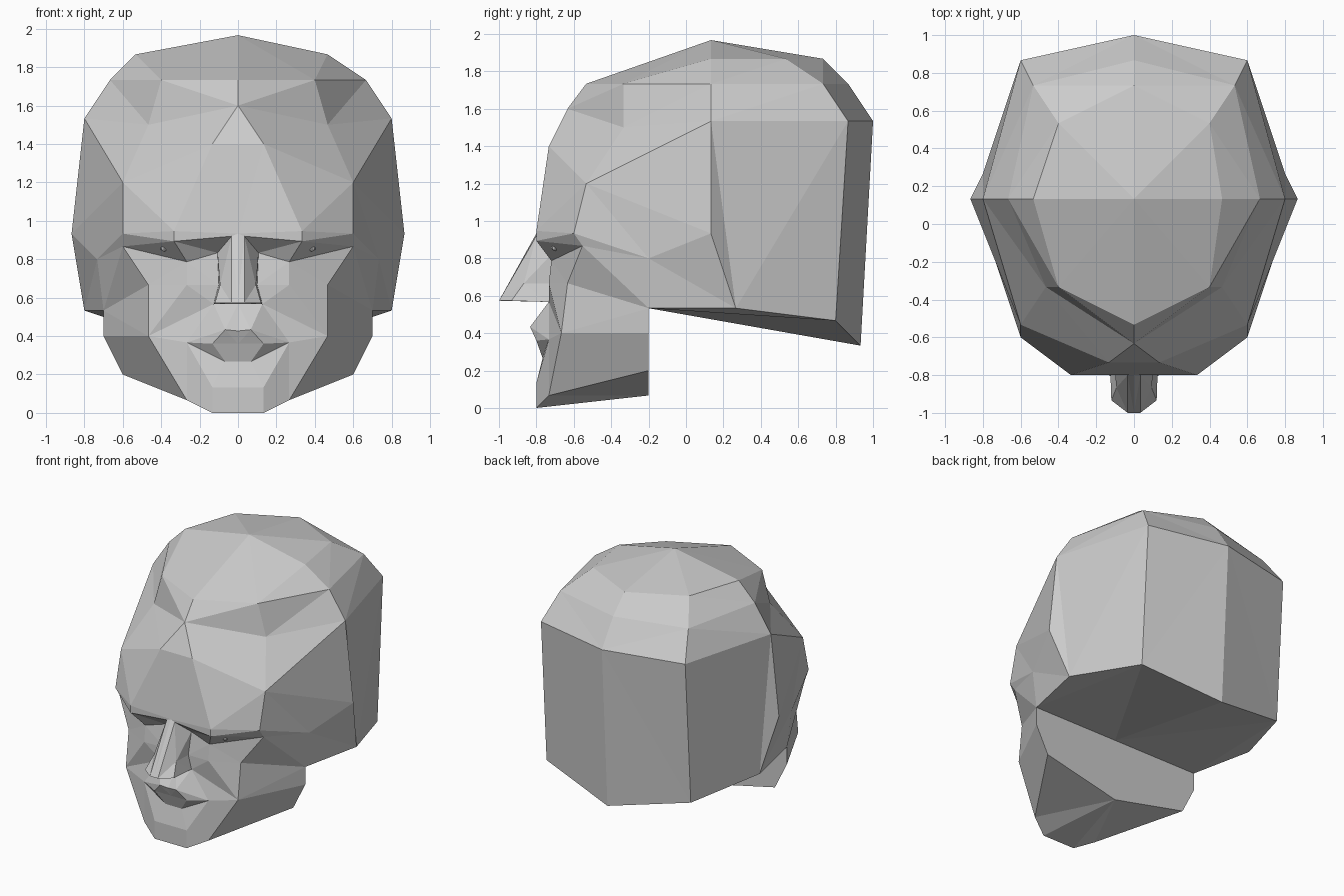
import bpy
import bmesh

UNIT = 1 / 15  # modelling grid step

if "Cube" in bpy.data.objects:
    bpy.data.objects.remove(bpy.data.objects["Cube"], do_unlink=True)

grey = bpy.data.materials.new("plain grey")
grey.use_nodes = True
grey.diffuse_color = (0.6, 0.6, 0.6, 1)
grey.node_tree.nodes["Principled BSDF"].inputs["Base Color"].default_value = (0.6, 0.6, 0.6, 1)

# Landmarks of the left half, on the modelling grid
skull = dict(
    apex=(0, 2, 29.5),
    crown_back=(0, 11, 28), crown_corner=(6, 8, 28), crown_side=(8, 2, 28),
    hair_front=(0, -8, 26), hair_corner=(6, -5, 26), temple_top=(10, 2, 26),
    back_top=(0, 13, 26), back_corner=(8, 11, 26),
    rim_side=(12, 2, 23), rim_corner=(9, 13, 23), rim_back=(0, 15, 23),
    nape=(0, 14, 5), nape_corner=(9, 12, 7), nape_side=(12, 4, 8),
    ear_bulge=(13, 2, 14), ear_low=(10.5, -3, 8), ear_mid=(0, -3, 8),
)
forehead = dict(
    peak=(0, -9.5, 24), forehead_side=(7, -5, 22.5),
    forehead=(2, -11, 21), forehead_mid=(0, -11, 21), temple=(9, -8, 18),
    brow=(5, -12, 14.2), brow_side=(9, -9, 14), brow_mid=(0, -12, 14),
    brow_low=(5, -12, 13.4), brow_end=(9, -8.3, 13), cheek=(11, -3, 12),
)
face = dict(
    eye_low=(4, -10.8, 11.8), eye_in=(1.6, -10.6, 12.5),
    cheek_low=(7, -9.5, 10), cheek_front=(4, -11, 10),
    mouth_cheek=(7, -10, 6), jaw_angle=(10.5, -3, 6), jaw_low=(9, -3, 3),
    jaw_mid=(0, -3, 6), jaw_under=(0, -3, 1),
    chin_side=(4, -11, 1), chin=(2, -12, 0), chin_mid=(0, -12, 0),
    chin_top=(2, -12, 2), chin_top_mid=(0, -12, 2),
)
nose_and_mouth = dict(
    bridge=(0.5, -12, 13.8), tip=(0.5, -15, 8.6), tip_mid=(0, -15, 8.6),
    nose_side=(1.5, -11, 10), wing_top=(1.4, -13, 10), wing=(1.8, -14, 8.6),
    nose_base=(1.9, -11, 8.5), base_mid=(0, -11, 8.5),
    lip_top=(1, -12.5, 6.5), lip_mid=(0, -12.4, 6.4), lip_corner=(4, -11, 5.5),
    lip_low=(2, -12, 5.4), lip_low_mid=(0, -12, 5.4),
    lower_lip=(1, -11.5, 4), lower_mid=(0, -11.5, 4),
)
landmarks = {**skull, **forehead, **face, **nose_and_mouth}

# Each patch is lofted between rows; a repeated landmark closes a quad to a triangle
patches = [
    # dome, back of the skull and its underside
    ["apex apex apex apex apex",
     "crown_back crown_corner crown_side hair_corner hair_front",
     "back_top back_corner temple_top hair_corner hair_front",
     "rim_back rim_corner rim_side forehead_side peak"],
    ["rim_back rim_corner rim_side",
     "nape nape_corner nape_side",
     "ear_mid ear_low ear_low"],
    # side of the skull
    ["rim_side nape_side", "ear_bulge nape_side", "cheek ear_low"],
    # forehead and brow
    ["rim_side forehead_side peak peak",
     "rim_side temple forehead forehead_mid",
     "ear_bulge temple brow brow_mid",
     "cheek brow_side brow brow_mid",
     "cheek brow_end brow_low brow_mid"],
    ["brow_low brow_mid", "brow_low bridge"],
    # eye socket, cheek and jaw side
    ["cheek brow_end brow_low bridge",
     "cheek brow_end eye_low eye_in",
     "ear_low cheek_low cheek_front nose_side",
     "jaw_angle mouth_cheek mouth_cheek nose_base",
     "jaw_low chin_side lip_corner lip_top"],
    # nose down to the upper lip
    ["eye_in bridge bridge brow_mid",
     "nose_side wing_top tip tip_mid",
     "nose_base wing tip tip_mid",
     "nose_base nose_base nose_base base_mid",
     "lip_top lip_top lip_top lip_mid"],
    # mouth, chin, underside and back of the jaw
    ["lip_corner lip_top lip_mid",
     "lip_corner lip_low lip_low_mid",
     "lip_corner lower_lip lower_mid",
     "chin_side chin_top chin_top_mid",
     "chin_side chin chin_mid",
     "jaw_low jaw_under jaw_under",
     "jaw_angle jaw_mid jaw_mid",
     "ear_low ear_mid ear_mid"],
]


def add_object(name, bm):
    mesh = bpy.data.meshes.new(name)
    bm.to_mesh(mesh)
    bm.free()
    mesh.materials.append(grey)
    obj = bpy.data.objects.new(name, mesh)
    bpy.context.collection.objects.link(obj)
    return obj


def loft_half(bm, side):
    """Loft every patch on one side of the head."""
    verts = {}
    for name, (x, y, z) in landmarks.items():
        if name == "crown_side" and side > 0:
            x -= 1  # the crown is slightly lopsided
        verts[name] = bm.verts.new((side * x * UNIT, y * UNIT, z * UNIT))
    for patch in patches:
        rows = [row.split() for row in patch]
        for upper, lower in zip(rows, rows[1:]):
            for i in range(len(upper) - 1):
                loop = [upper[i], upper[i + 1], lower[i + 1], lower[i]]
                corners = list(dict.fromkeys(loop))
                if len(corners) > 2:
                    bm.faces.new([verts[c] for c in corners])


# Head
bm = bmesh.new()
for side in (1, -1):
    loft_half(bm, side)
bmesh.ops.remove_doubles(bm, verts=bm.verts, dist=0.001)
bmesh.ops.triangulate(bm, faces=bm.faces)
bmesh.ops.recalc_face_normals(bm, faces=bm.faces)
add_object("head", bm)

# Small eyes tucked under the brow
for side, label in ((1, "left"), (-1, "right")):
    bm = bmesh.new()
    bmesh.ops.create_uvsphere(bm, u_segments=8, v_segments=6, radius=0.02)
    eye = add_object(label + "_eye", bm)
    eye.location = (side * 0.385, -0.7, 0.86)
